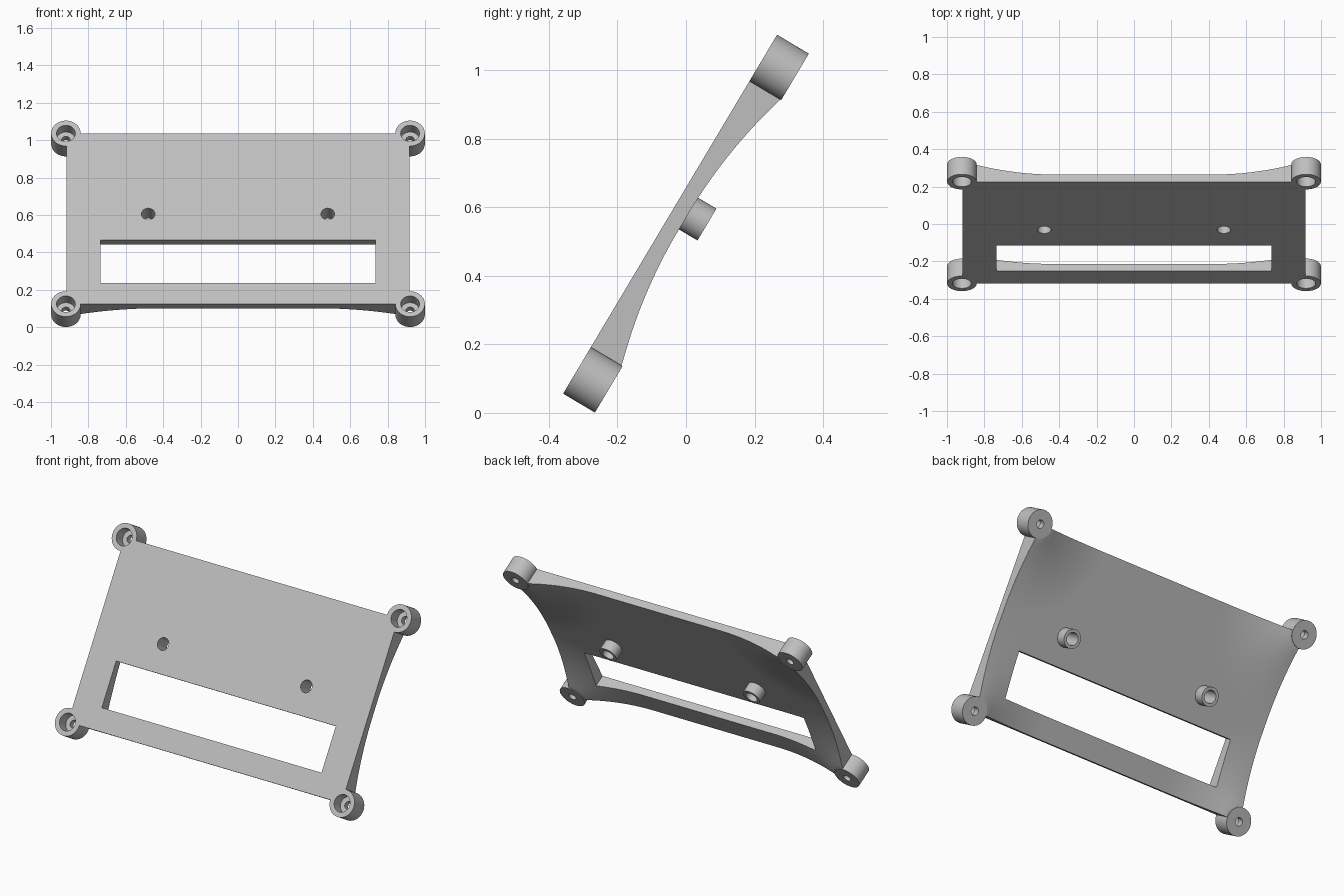
import bpy, bmesh, math
from mathutils import Matrix, Vector

if "Cube" in bpy.data.objects:
    bpy.data.objects.remove(bpy.data.objects["Cube"], do_unlink=True)

# Dimensions, in the plate's own plane: x across, y up the slope, z out of the front
HALF_W, HALF_H = 0.92, 0.531      # post centres
SLAB, DEPTH = 0.045, 0.108        # plate and post thickness
POST_R, BOSS_R, BOSS_HOLE = 0.079, 0.054, 0.036
BOSS_X, BOSS_Y = 0.48, 0.029
FLARE_R, FLARE_H = 0.5, 0.06      # thickening around each post
TILT = (Matrix.Translation((0, 0, 0.5525)) @ Matrix.Rotation(math.radians(59.2), 4, 'X')
        @ Matrix.Translation((0, 0, DEPTH / 2)))

grey = bpy.data.materials.new("light_grey")
grey.use_nodes = True
colour = (0.52, 0.52, 0.52, 1)
grey.diffuse_color = colour
grey.node_tree.nodes["Principled BSDF"].inputs["Base Color"].default_value = colour


def make_object(name, bm):
    bmesh.ops.recalc_face_normals(bm, faces=bm.faces)
    mesh = bpy.data.meshes.new(name)
    bm.to_mesh(mesh)
    bm.free()
    mesh.materials.append(grey)
    obj = bpy.data.objects.new(name, mesh)
    bpy.context.collection.objects.link(obj)
    obj.matrix_world = TILT
    return obj


def activate(obj):
    bpy.ops.object.select_all(action='DESELECT')
    obj.select_set(True)
    bpy.context.view_layer.objects.active = obj


def smooth(obj):
    activate(obj)
    bpy.ops.object.shade_smooth_by_angle(angle=math.radians(30))


def tube(name, x, y, profile):
    """Revolve a closed (radius, depth) profile about an axis normal to the plate."""
    bm = bmesh.new()
    verts = [bm.verts.new((x + r, y, -d)) for r, d in profile]
    edges = [bm.edges.new((v, verts[i - 1])) for i, v in enumerate(verts)]
    bmesh.ops.spin(bm, geom=verts + edges, cent=(x, y, 0), axis=(0, 0, 1),
                   angle=math.tau, steps=64, use_duplicate=False)
    bmesh.ops.remove_doubles(bm, verts=bm.verts, dist=1e-5)
    smooth(make_object(name, bm))


def cut(target, name, bm):
    cutter = make_object(name, bm)
    cutter.hide_render = True
    mod = target.modifiers.new(name, 'BOOLEAN')
    mod.operation, mod.solver, mod.object = 'DIFFERENCE', 'EXACT', cutter
    activate(target)
    bpy.ops.object.modifier_apply(modifier=mod.name)
    bpy.data.objects.remove(cutter, do_unlink=True)


def cylinder_cut(target, x, y, radius):
    bm = bmesh.new()
    bmesh.ops.create_cone(bm, cap_ends=True, segments=64, radius1=radius, radius2=radius,
                          depth=1, matrix=Matrix.Translation((x, y, 0)))
    cut(target, "hole_cutter", bm)


# Plate: flat front, back flaring out towards the four corners
bm = bmesh.new()
bmesh.ops.create_grid(bm, x_segments=72, y_segments=42, size=1,
                      matrix=Matrix.Diagonal((HALF_W - 0.003, HALF_H, 1, 1)))
rim = [e for e in bm.edges if e.is_boundary]
for v in bm.verts:
    reach = math.hypot(HALF_W - abs(v.co.x), HALF_H - abs(v.co.y))
    rise = max(0, (FLARE_R - reach) / (FLARE_R - POST_R))
    v.co.z = -SLAB - FLARE_H * min(1, rise) ** 2
front = bmesh.ops.extrude_edge_only(bm, edges=rim)["geom"]
for v in front:
    if isinstance(v, bmesh.types.BMVert):
        v.co.z = 0
bmesh.ops.contextual_create(bm, geom=[e for e in bm.edges if e.is_boundary])
plate = make_object("plate", bm)

# Wide slot through the lower half
bm = bmesh.new()
slot = Matrix.Translation((0, -0.268, 0)) @ Matrix.Diagonal((1.472, 0.268, 1, 1))
bmesh.ops.create_cube(bm, size=1, matrix=slot)
cut(plate, "slot_cutter", bm)

# Corner posts with counterbored screw holes
for ny, row in ((-1, "lower"), (1, "upper")):
    for nx, side in ((-1, "right"), (1, "left")):
        x, y = nx * HALF_W, ny * HALF_H
        cylinder_cut(plate, x, y, POST_R - 0.0005)
        tube(f"{row}_{side}_post", x, y,
             [(0.05, 0), (POST_R, 0), (POST_R, DEPTH), (0.023, DEPTH), (0.023, 0.07), (0.05, 0.07)])

# Hollow bosses on the back, open through the plate
for nx, side in ((-1, "right"), (1, "left")):
    cylinder_cut(plate, nx * BOSS_X, BOSS_Y, BOSS_HOLE)
    tube(f"{side}_boss", nx * BOSS_X, BOSS_Y,
         [(BOSS_HOLE, SLAB - 0.005), (BOSS_R, SLAB - 0.005), (BOSS_R, DEPTH), (BOSS_HOLE, DEPTH)])

smooth(plate)
